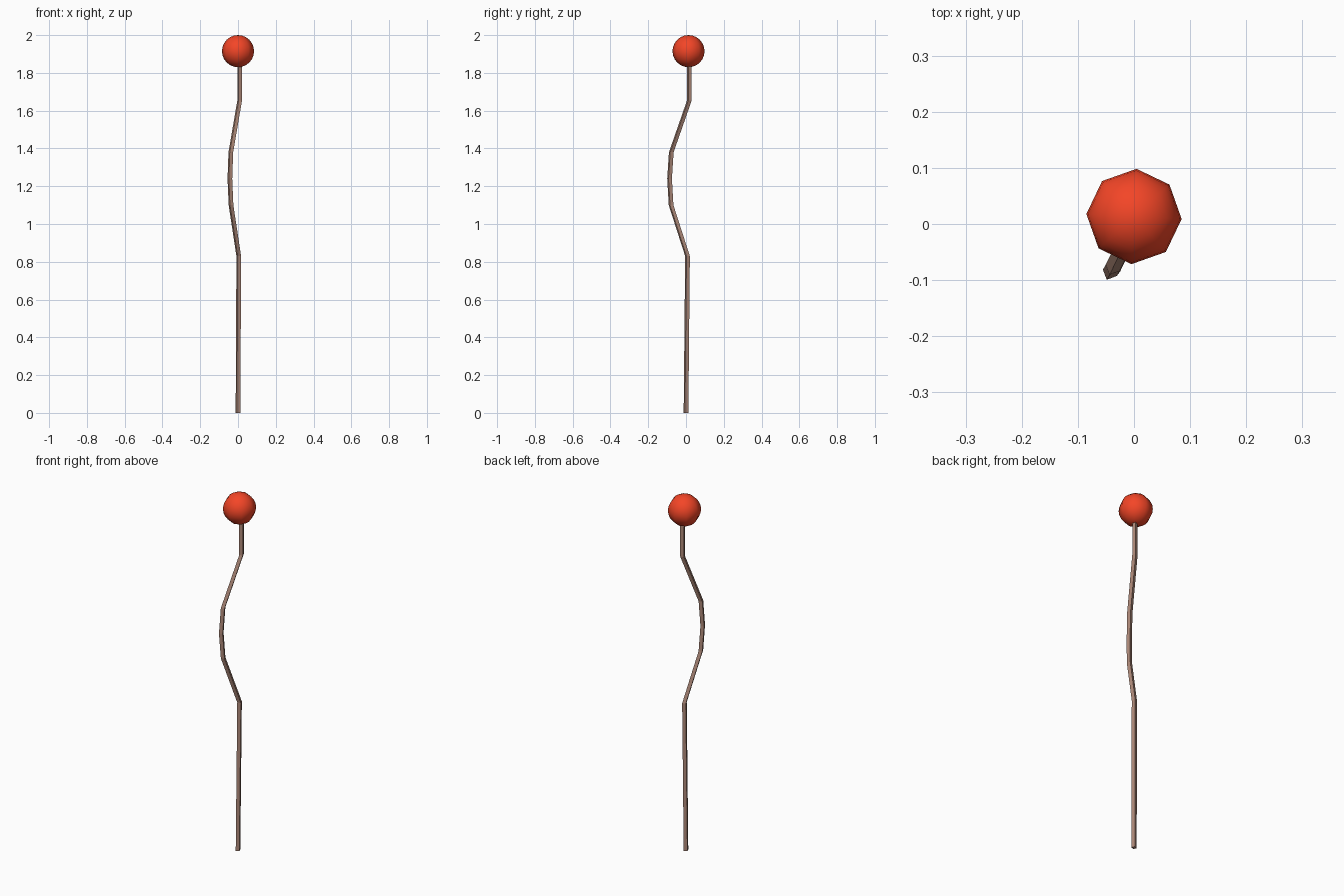
import bpy, bmesh, math

if "Cube" in bpy.data.objects:
    bpy.data.objects.remove(bpy.data.objects["Cube"])


def material(name, rgb):
    m = bpy.data.materials.new(name)
    m.diffuse_color = (*rgb, 1)
    m.use_nodes = True
    m.node_tree.nodes["Principled BSDF"].inputs["Base Color"].default_value = m.diffuse_color
    return m


# Bent four-sided stem: square rings stacked along a path
path = [(0, 0, 0), (0.004, 0.008, 0.83), (-0.037, -0.079, 1.10),
        (-0.043, -0.087, 1.24), (-0.038, -0.078, 1.38),
        (0.009, 0.018, 1.655), (0.009, 0.018, 1.86)]
R, TURN = 0.0136, math.radians(66)
bm = bmesh.new()
rings = []
for x, y, z in path:
    rings.append([bm.verts.new((x + R * math.cos(TURN + k * math.pi / 2),
                                y + R * math.sin(TURN + k * math.pi / 2), z))
                  for k in range(4)])
for a, b in zip(rings, rings[1:]):
    for k in range(4):
        j = (k + 1) % 4
        bm.faces.new((a[k], a[j], b[j], b[k]))
bm.faces.new(rings[0][::-1])
bm.faces.new(rings[-1])
mesh = bpy.data.meshes.new("stem")
bm.to_mesh(mesh)
bm.free()
stem = bpy.data.objects.new("stem", mesh)
bpy.context.collection.objects.link(stem)
mesh.materials.append(material("brown", (0.42, 0.25, 0.19)))

# Eight-sided smooth ball on top
bpy.ops.mesh.primitive_uv_sphere_add(segments=8, ring_count=12, radius=0.085,
                                     location=(0, 0.0134, 1.915),
                                     rotation=(0, 0, math.radians(-3)))
ball = bpy.context.object
ball.name = "ball"
bpy.ops.object.shade_smooth()
ball.data.materials.append(material("red", (0.9, 0.06, 0.02)))
